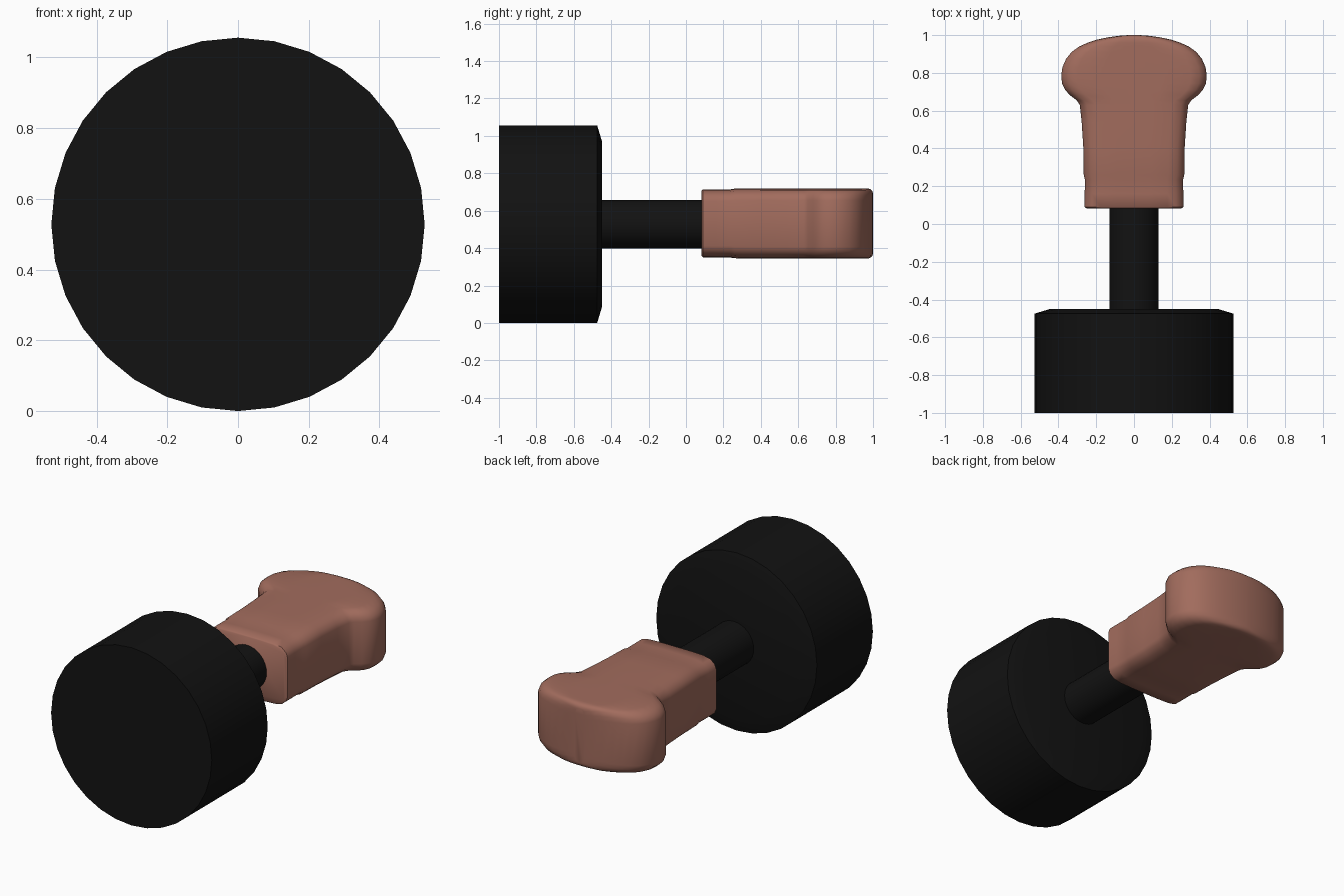
import bpy, bmesh, math

if "Cube" in bpy.data.objects:
    bpy.data.objects.remove(bpy.data.objects["Cube"])

ZC = 0.528  # height of the common axis


def material(name, color):
    m = bpy.data.materials.new(name)
    m.diffuse_color = (*color, 1)
    m.use_nodes = True
    m.node_tree.nodes["Principled BSDF"].inputs["Base Color"].default_value = m.diffuse_color
    return m


black = material("black_rubber", (0.006, 0.006, 0.006))
wood = material("brown_grip", (0.36, 0.15, 0.11))


def loft(name, rings, mat, angle):
    """Skin a list of closed rings and cap both ends."""
    bm = bmesh.new()
    loops = [[bm.verts.new(p) for p in ring] for ring in rings]
    n = len(loops[0])
    for a, b in zip(loops, loops[1:]):
        for i in range(n):
            j = (i + 1) % n
            bm.faces.new((a[i], a[j], b[j], b[i]))
    bm.faces.new(loops[0])
    bm.faces.new(loops[-1])
    bmesh.ops.recalc_face_normals(bm, faces=bm.faces)
    me = bpy.data.meshes.new(name)
    bm.to_mesh(me)
    bm.free()
    ob = bpy.data.objects.new(name, me)
    bpy.context.collection.objects.link(ob)
    me.materials.append(mat)
    bpy.ops.object.select_all(action='DESELECT')
    ob.select_set(True)
    bpy.context.view_layer.objects.active = ob
    bpy.ops.object.shade_smooth_by_angle(angle=math.radians(angle))
    return ob


def circle(y, r, n=32):
    return [(r * math.sin(2 * math.pi * i / n), y, ZC + r * math.cos(2 * math.pi * i / n))
            for i in range(n)]


def grip_ring(y, w, h):
    """Rounded-rectangle section: half width w, half height h."""
    c = min(0.085, w * 0.4)
    quarter = [(w, h * 0.66), (w - c * 0.12, h * 0.8), (w - c * 0.45, h * 0.93),
               (w - c, h * 0.985), ((w - c) * 0.5, h)]
    right = quarter + [(0, h)]
    left = [(-x, z) for x, z in reversed(quarter)]
    top = right + left
    bottom = [(x, -z) for x, z in reversed(top)]
    return [(x, y, ZC + 0.004 + z) for x, z in top + bottom]


# Heavy round head with a chamfered back rim
loft("round_head", [circle(-1, 0.528), circle(-0.475, 0.528), circle(-0.45, 0.445)], black, 30)

# Shaft between head and grip
loft("shaft", [circle(-0.46, 0.13), circle(0.12, 0.13)], black, 30)

# Grip: collar, waist and flared knob (y, half width, half height)
stations = [
    (0.083, 0.252, 0.174), (0.09, 0.262, 0.181), (0.16, 0.261, 0.182), (0.235, 0.26, 0.182),
    (0.26, 0.266, 0.186), (0.40, 0.268, 0.188), (0.54, 0.277, 0.188), (0.63, 0.287, 0.188),
    (0.655, 0.303, 0.188), (0.68, 0.337, 0.188), (0.71, 0.365, 0.188), (0.745, 0.381, 0.188),
    (0.785, 0.385, 0.188), (0.83, 0.379, 0.188), (0.875, 0.359, 0.188), (0.91, 0.331, 0.188),
    (0.94, 0.290, 0.188), (0.96, 0.245, 0.188), (0.975, 0.200, 0.187), (0.988, 0.140, 0.182),
    (0.996, 0.085, 0.173), (1.0, 0.03, 0.162),
]
loft("grip", [grip_ring(*s) for s in stations], wood, 50)
